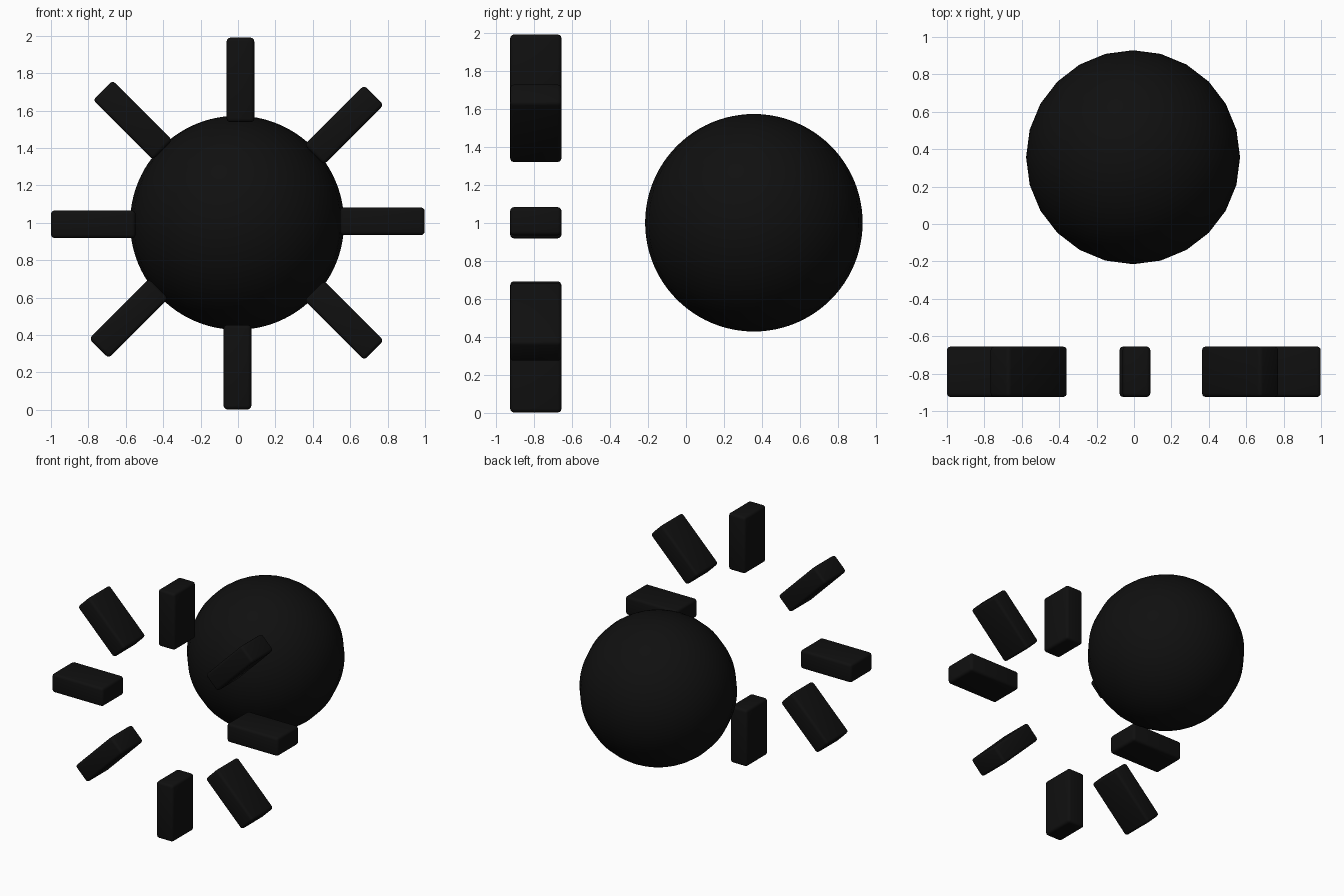
import bpy
import math

if "Cube" in bpy.data.objects:
    bpy.data.objects.remove(bpy.data.objects["Cube"])

black = bpy.data.materials.new("black")
black.diffuse_color = (0.005, 0.005, 0.005, 1)
black.use_nodes = True
black.node_tree.nodes["Principled BSDF"].inputs["Base Color"].default_value = black.diffuse_color


def finish(obj, name):
    obj.name = name
    obj.data.materials.append(black)


# Central ball
bpy.ops.mesh.primitive_uv_sphere_add(segments=24, ring_count=48, radius=0.572,
                                     location=(-0.005, 0.357, 1.0))
bpy.ops.object.shade_smooth()
finish(bpy.context.object, "ball")

# Ring of rounded bars in front of the ball: name, x, z, angle of the long axis
LENGTH, DEPTH, WIDTH = 0.452, 0.27, 0.148
BARS = [
    ("right", 0.772, 1.008, 0),
    ("upper_right", 0.567, 1.523, 45),
    ("top", 0.013, 1.764, 90),
    ("upper_left", -0.563, 1.549, 135),
    ("left", -0.774, 0.992, 180),
    ("lower_left", -0.584, 0.488, 225),
    ("bottom", -0.003, 0.228, 270),
    ("lower_right", 0.567, 0.478, 315),
]
for name, x, z, angle in BARS:
    bpy.ops.mesh.primitive_cube_add(size=1, location=(x, -0.79, z))
    bar = bpy.context.object
    bar.scale = (LENGTH, DEPTH, WIDTH)
    bpy.ops.object.transform_apply(location=False, rotation=False, scale=True)
    bar.rotation_euler = (0, -math.radians(angle), 0)
    bevel = bar.modifiers.new("rounded_edges", "BEVEL")
    bevel.width = 0.02
    bevel.segments = 3
    bpy.ops.object.modifier_apply(modifier=bevel.name)
    bpy.ops.object.shade_smooth_by_angle(angle=math.radians(35))
    finish(bar, name + "_ray")
